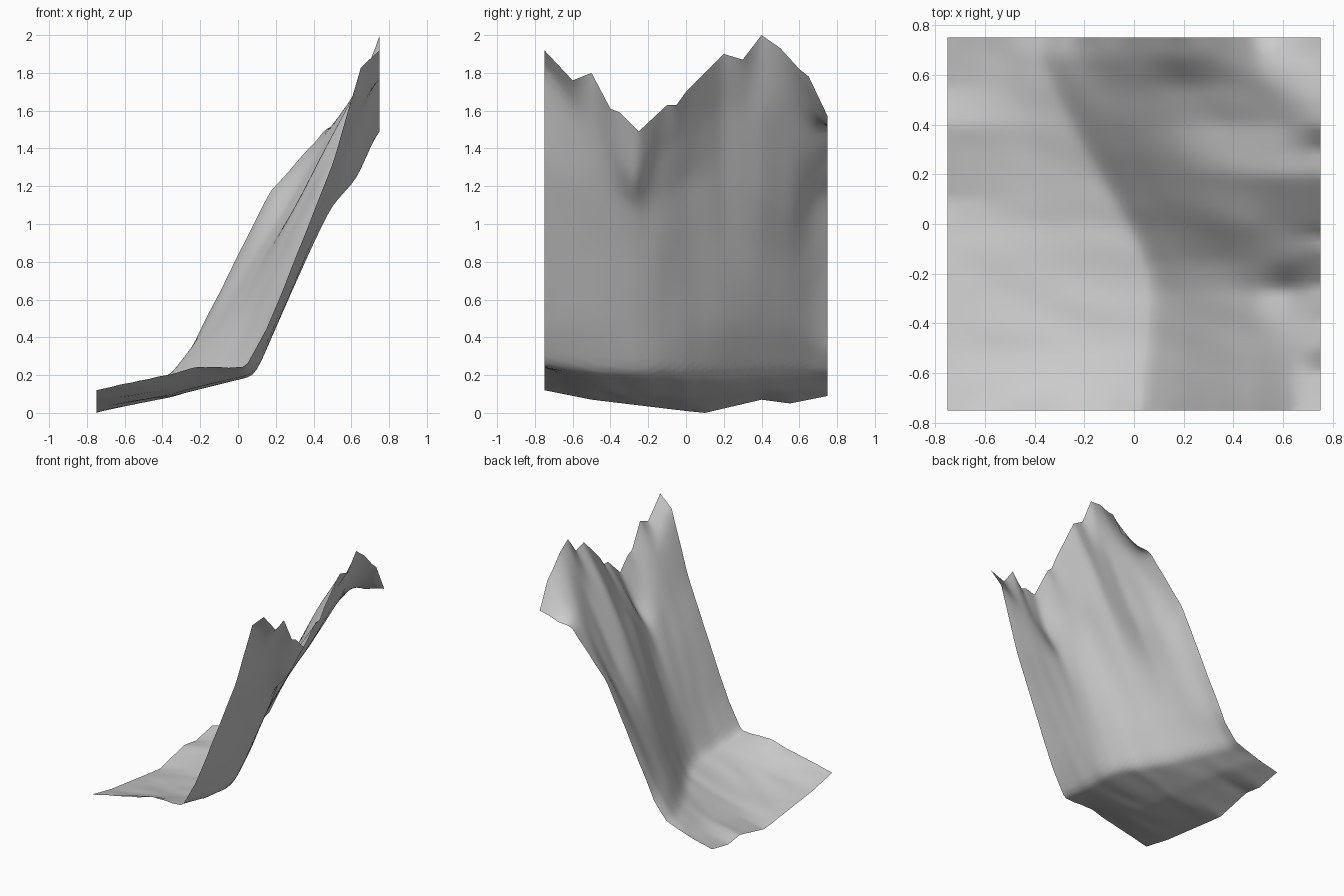
import bpy, bmesh
from mathutils import Vector, noise

if "Cube" in bpy.data.objects:
    bpy.data.objects.remove(bpy.data.objects["Cube"])

HALF, N = 0.75, 60

# Slope profiles: y -> six (x, z) points from valley floor, cliff foot, face, to shoulder
SLICES = [
    (-0.75, [(-.20, .24), (.04, .24), (.15, .44), (.40, 1.06), (.51, 1.34), (.65, 1.83)]),
    (-0.50, [(-.35, .12), (.07, .21), (.20, .48), (.38, .93), (.50, 1.20), (.62, 1.50)]),
    (-0.27, [(-.35, .09), (.09, .20), (.20, .45), (.40, .89), (.50, 1.09), (.63, 1.22)]),
    (-0.15, [(-.35, .09), (.07, .20), (.17, .43), (.38, .89), (.47, 1.12), (.60, 1.36)]),
    (0.00, [(-.35, .08), (.00, .19), (.12, .43), (.33, .96), (.44, 1.22), (.60, 1.47)]),
    (0.20, [(-.40, .10), (-.12, .19), (.03, .45), (.25, .97), (.42, 1.32), (.58, 1.63)]),
    (0.40, [(-.45, .12), (-.23, .20), (-.07, .45), (.15, .84), (.34, 1.14), (.60, 1.62)]),
    (0.56, [(-.50, .12), (-.31, .20), (-.13, .46), (.07, .80), (.23, 1.04), (.53, 1.57)]),
    (0.67, [(-.53, .13), (-.36, .20), (-.22, .38), (.05, .88), (.16, 1.11), (.48, 1.50)]),
    (0.75, [(-.55, .14), (-.36, .20), (-.25, .33), (.07, .98), (.17, 1.17), (.46, 1.50)]),
]
# Jagged crest line and gentle lower edge: (y, z)
CREST = [(-.75, 1.92), (-.6, 1.76), (-.5, 1.80), (-.4, 1.61), (-.35, 1.59), (-.25, 1.49),
         (-.1, 1.63), (-.05, 1.63), (0, 1.70), (.2, 1.90), (.3, 1.87), (.4, 2.0),
         (.5, 1.93), (.6, 1.82), (.65, 1.78), (.75, 1.57)]
TOE = [(-.75, .12), (-.5, .07), (-.25, .04), (0, .01), (.1, 0), (.4, .07), (.55, .05), (.75, .09)]


def lerp_table(table, t):
    """Piecewise linear lookup in a list of (key, value)."""
    for (a, va), (b, vb) in zip(table, table[1:]):
        if t <= b:
            return va + (vb - va) * max(0, (t - a) / (b - a))
    return table[-1][1]


def profile(y):
    """Blend neighbouring slices point by point, then add both ends."""
    pts = []
    for k in range(6):
        x = lerp_table([(s, p[k][0]) for s, p in SLICES], y)
        z = lerp_table([(s, p[k][1]) for s, p in SLICES], y)
        pts.append((x, z))
    return [(-HALF, lerp_table(TOE, y))] + pts + [(HALF, lerp_table(CREST, y))]


# Sample the height field
coords = [-HALF + 2 * HALF * i / N for i in range(N + 1)]
height = []
for y in coords:
    prof = profile(y)
    row = []
    for x in coords:
        z = lerp_table(prof, x)
        inner = min(1, (HALF - abs(x)) * 6) * min(1, (HALF - abs(y)) * 6)
        amp = 0.02 if z > 0.25 else 0.008
        # erosion gullies stretched down the slope
        z += amp * inner * noise.noise(Vector((x * 2.5, (y + 0.27 * x) * 8, 3.7)))
        # fine ruggedness along the outer edges
        z += 0.012 * (1 - inner) * min(1, (HALF - abs(x)) * 6) * noise.noise(Vector((x * 11, y * 11, 1.3)))
        row.append(z)
    height.append(row)

# Soften interior creases
for _ in range(2):
    old = [r[:] for r in height]
    for j in range(1, N):
        for i in range(1, N):
            height[j][i] = (old[j][i] * 2 + old[j - 1][i] + old[j + 1][i]
                            + old[j][i - 1] + old[j][i + 1]) / 6

# Cliff terrain sheet
bm = bmesh.new()
grid = [[bm.verts.new((x, y, height[j][i])) for i, x in enumerate(coords)]
        for j, y in enumerate(coords)]
for j in range(N):
    for i in range(N):
        f = bm.faces.new((grid[j][i], grid[j][i + 1], grid[j + 1][i + 1], grid[j + 1][i]))
        f.smooth = True
mesh = bpy.data.meshes.new("cliff_terrain")
bm.to_mesh(mesh)
bm.free()
bpy.context.collection.objects.link(bpy.data.objects.new("cliff_terrain", mesh))
